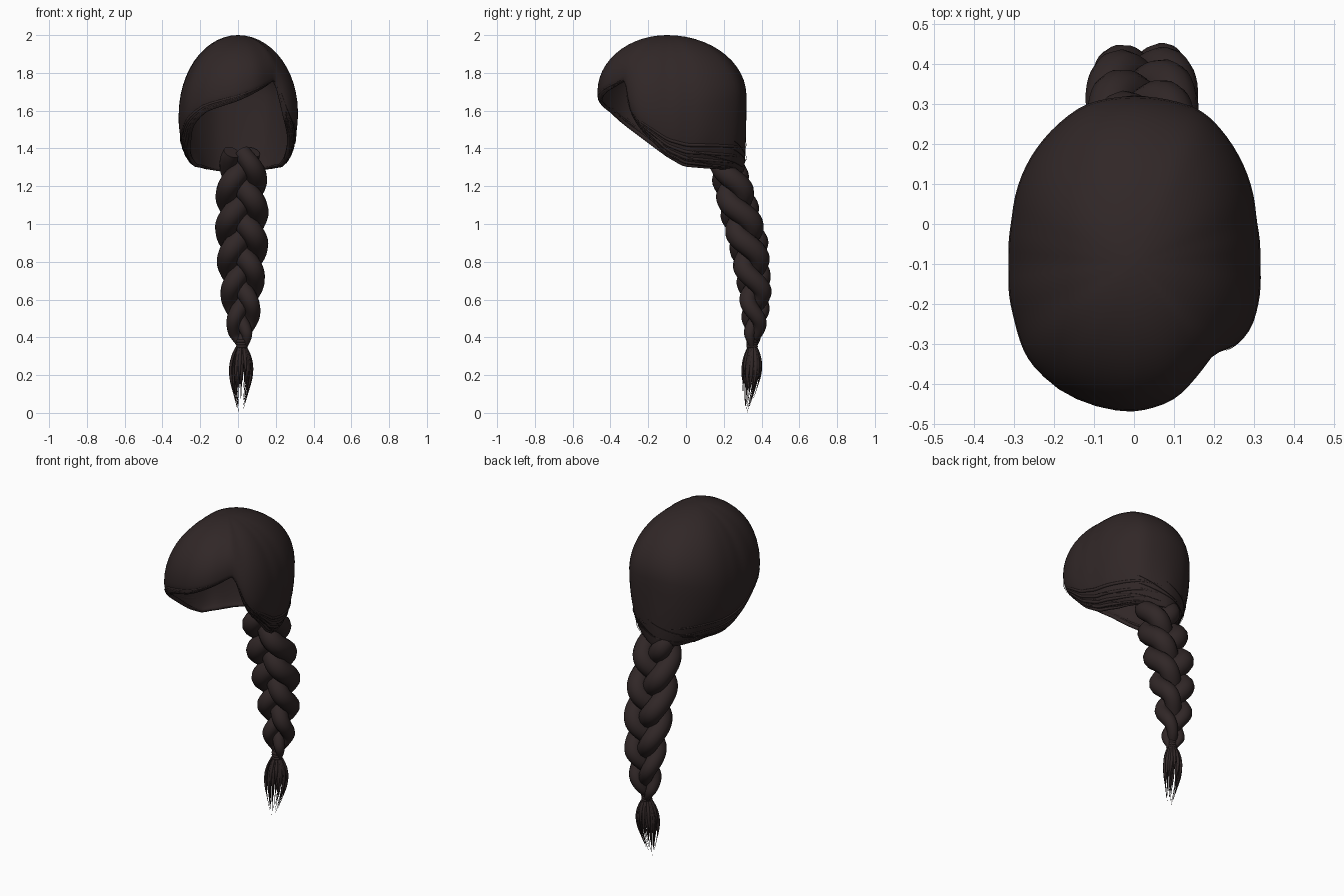
import bpy, bmesh, math, random
from mathutils import Vector

if "Cube" in bpy.data.objects:
    bpy.data.objects.remove(bpy.data.objects["Cube"])

random.seed(4)
hair = bpy.data.materials.new("dark brown hair")
hair.diffuse_color = (0.030, 0.020, 0.020, 1)
hair.use_nodes = True
hair.node_tree.nodes["Principled BSDF"].inputs["Base Color"].default_value = hair.diffuse_color


def interp(keys, x):
    """Linear lookup in rows of (position, values...)."""
    if x <= keys[0][0]:
        return keys[0][1:]
    for a, b in zip(keys, keys[1:]):
        if x <= b[0]:
            f = (x - a[0]) / (b[0] - a[0])
            return tuple(p + (q - p) * f for p, q in zip(a[1:], b[1:]))
    return keys[-1][1:]


# Cap outline by azimuth: widest radius, its height, rim radius, rim height
CAP = [
    (-90, .37, 1.70, .35, 1.655), (-74, .355, 1.73, .335, 1.70),
    (-60, .32, 1.76, .30, 1.735), (-47, .297, 1.79, .285, 1.765),
    (-41, .325, 1.68, .30, 1.61), (-30, .335, 1.62, .29, 1.51),
    (0, .315, 1.58, .25, 1.36), (20, .325, 1.60, .24, 1.31),
    (45, .375, 1.64, .26, 1.30), (66, .42, 1.67, .34, 1.29),
    (90, .42, 1.68, .41, 1.27), (107, .418, 1.67, .36, 1.28),
    (135, .37, 1.64, .26, 1.30), (160, .325, 1.60, .24, 1.31),
    (180, .312, 1.56, .25, 1.36), (205, .33, 1.57, .27, 1.45),
    (222, .357, 1.61, .32, 1.525), (240, .365, 1.66, .345, 1.60),
    (270, .37, 1.70, .35, 1.655)]


def cap_point(az, t, lift=0.0):
    """Point on the cap: t = 0 at the crown, 0.6 at the widest line, 1 at the rim."""
    rows = [interp(CAP, (az + d + 90) % 360 - 90) for d in (-4, -2, 0, 2, 4)]
    e, ze, rr, rz = (sum(c) / 5 for c in zip(*rows))
    if t < .6:
        u = t / .6 * math.pi / 2
        r, z = e * math.sin(u), ze + (2.0 - ze) * math.cos(u)
    else:
        u = (t - .6) / .4 * math.pi / 2
        r, z = rr + (e - rr) * math.cos(u), ze + (rz - ze) * math.sin(u)
    r += lift
    a = math.radians(az)
    return Vector((r * math.cos(a), -.1 + r * math.sin(a), z))


def smooth(obj, angle=60):
    bpy.ops.object.select_all(action='DESELECT')
    obj.select_set(True)
    bpy.context.view_layer.objects.active = obj
    bpy.ops.object.shade_smooth_by_angle(angle=math.radians(angle))


def tubes(name, paths, radius, sides=2):
    """Tubes along paths of (point, radius factor), as one mesh."""
    cu = bpy.data.curves.new(name, 'CURVE')
    cu.dimensions = '3D'
    cu.bevel_depth = radius
    cu.bevel_resolution = sides
    cu.use_fill_caps = True
    for path in paths:
        sp = cu.splines.new('POLY')
        sp.points.add(len(path) - 1)
        for pt, (co, r) in zip(sp.points, path):
            pt.co = (*co, 1)
            pt.radius = r
    obj = bpy.data.objects.new(name, cu)
    bpy.context.collection.objects.link(obj)
    cu.materials.append(hair)
    bpy.ops.object.select_all(action='DESELECT')
    obj.select_set(True)
    bpy.context.view_layer.objects.active = obj
    bpy.ops.object.convert(target='MESH')
    obj = bpy.context.view_layer.objects.active
    obj.name = name
    smooth(obj)
    return obj


# Hair cap: open shell with the face opening cut by its rim
N, M = 90, 22
bm = bmesh.new()
pole = bm.verts.new(cap_point(0, 0))
rings = [[bm.verts.new(cap_point(i * 360 / N - 90, j / M)) for i in range(N)]
         for j in range(1, M + 1)]
for i in range(N):
    k = (i + 1) % N
    bm.faces.new((pole, rings[0][i], rings[0][k]))
    for up, low in zip(rings, rings[1:]):
        bm.faces.new((up[i], low[i], low[k], up[k]))
me = bpy.data.meshes.new("hair_cap")
bm.to_mesh(me)
bm.free()
cap = bpy.data.objects.new("hair_cap", me)
bpy.context.collection.objects.link(cap)
me.materials.append(hair)
sol = cap.modifiers.new("thickness", 'SOLIDIFY')
sol.thickness = .012
sol.offset = -1
smooth(cap)


# Swept locks lying along the rim, from the parting to the nape on both sides
def sweep(a0, a1, t0, t1, lift):
    n = 28
    return [(cap_point(a0 + (a1 - a0) * i / n, t0 + (t1 - t0) * i / n, lift),
             .35 + .65 * math.sin(math.pi * i / n)) for i in range(n + 1)]


locks = []
for k in range(5):
    t = .80 + .045 * k
    locks.append(sweep(-50 - k, -270 + 8 * k, t - .08, t, -.004))
    locks.append(sweep(-38 + k, 90 - 6 * k, t - .05, t, -.004))
tubes("rim_locks", locks, .010)

# Loose fine hairs just off the rim
fine = []
for k in range(14):
    a = random.uniform(0, 360)
    t = random.uniform(.85, 1)
    fine.append(sweep(a, a + random.uniform(30, 60), t - .1, t, random.uniform(.002, .008)))
tubes("loose_hairs", fine, .0016, 0)

# Braid: centre line (height -> y, width factor), three plaited strands
BRAID = [(.35, .35, .20), (.42, .36, .50), (.50, .365, .66), (.65, .365, .83),
         (.90, .33, 1.0), (1.1, .275, 1.0), (1.25, .235, .95), (1.38, .20, .75)]


def strand(phase):
    n, path = 90, []
    for i in range(n + 1):
        z = 1.38 - 1.03 * i / n
        y, w = interp(BRAID, z)
        p = phase + (1.38 - z) / .54 * 2 * math.pi
        path.append((Vector((.02 + .082 * w * math.sin(p),
                             y - .048 * w * math.sin(2 * p), z)), w))
    return path


for s in range(3):
    tubes(f"braid_strand_{s + 1}", [strand(s * 2 * math.pi / 3)], .060, 4)

# Band of hair tied round the end of the braid
tie = [[(Vector((.02 + .022 * math.cos(a), .35 + .022 * math.sin(a), z)), 1)
        for a in [i * math.pi / 8 for i in range(17)]] for z in (.352, .366, .38)]
tubes("braid_tie", tie, .009)

# Tail: thin wisps that bulge out and gather to a point
wisps = []
for k in range(30):
    a = k * 2.4
    spread = random.uniform(.6, 1)
    end = .02 if k == 0 else random.uniform(.03, .17)
    if k == 1:
        end = 0.0
    path = []
    for i in range(13):
        f = i / 12
        z = .365 + (end - .365) * f
        g = (.365 - z) / .365
        bulge = .012 + .052 * spread * math.sin(math.pi * min(1, g ** .75)) ** 1.1
        path.append((Vector((.018 - .006 * g + bulge * math.cos(a),
                             .352 - .035 * g * g + .75 * bulge * math.sin(a), z)),
                     .5 + .6 * math.sin(math.pi * min(f * 1.3, 1)) - .42 * f))
    wisps.append(path)
tubes("tail_wisps", wisps, .010, 1)
